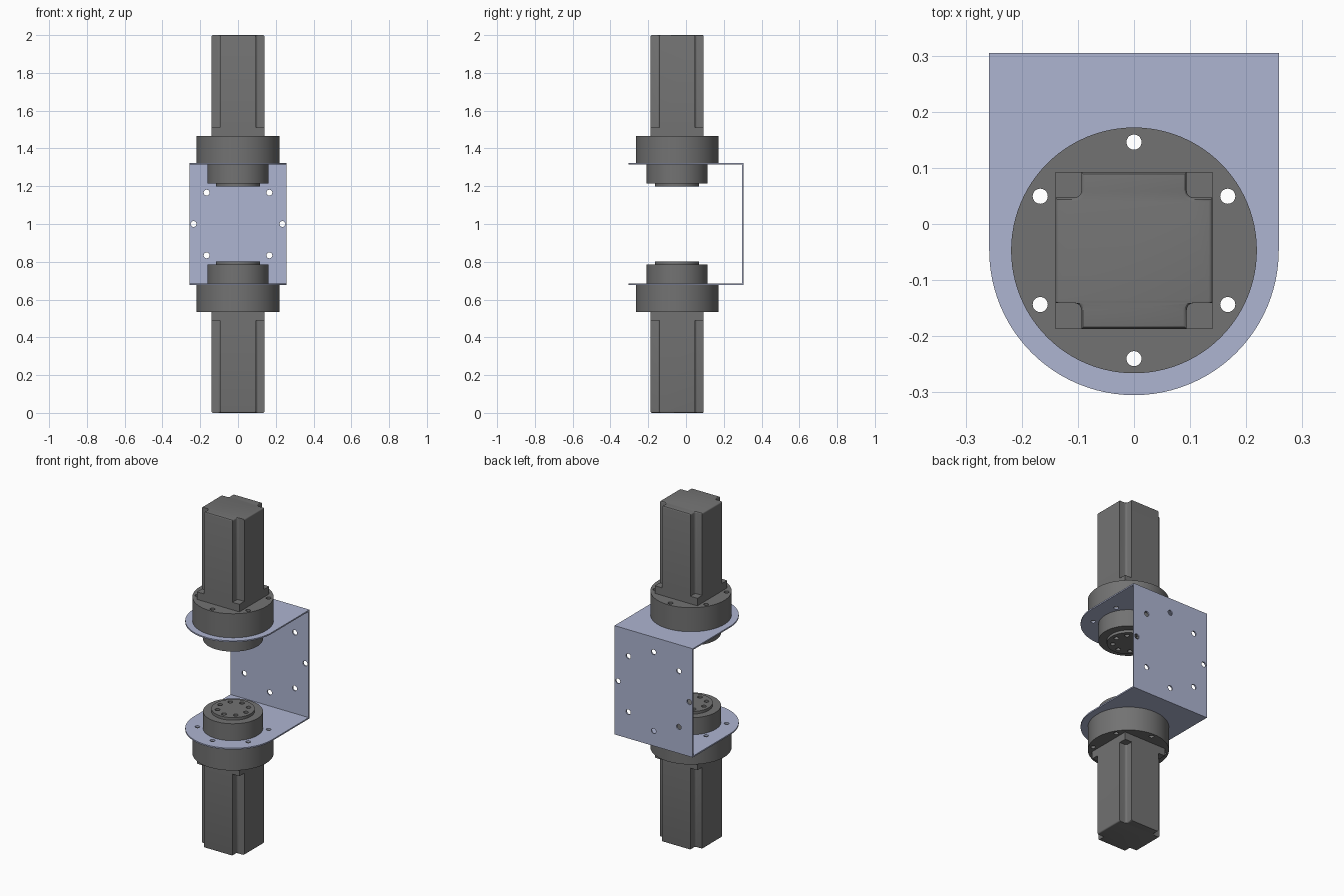
import bpy, bmesh
from math import sin, cos, pi, radians
from mathutils import Matrix

if "Cube" in bpy.data.objects:
    bpy.data.objects.remove(bpy.data.objects["Cube"])

AXIS_Y = -0.047      # motor axis
FLIP = Matrix.Translation((0, 0, 2)) @ Matrix.Rotation(pi, 4, 'Y')


def material(name, col):
    m = bpy.data.materials.new(name)
    m.diffuse_color = (*col, 1)
    m.use_nodes = True
    m.node_tree.nodes["Principled BSDF"].inputs["Base Color"].default_value = m.diffuse_color
    return m


GREY = material("dark_grey", (0.17, 0.17, 0.17))
BLUE = material("pale_blue", (0.42, 0.46, 0.64))


def circle(r, n=64, cx=0, cy=0, a0=0, a1=2 * pi, closed=True):
    d = n if closed else n - 1
    return [(cx + r * cos(a0 + (a1 - a0) * i / d),
             cy + r * sin(a0 + (a1 - a0) * i / d)) for i in range(n)]


def hole_ring(count, ring_r, r, start=pi / 2):
    return [circle(r, 20, ring_r * cos(start + 2 * pi * k / count),
                   ring_r * sin(start + 2 * pi * k / count)) for k in range(count)]


def slab(outlines, thick, bevel_end=0):
    """Extrude a flat outline (with holes) to a welded mesh, centred on z = 0."""
    cu = bpy.data.curves.new("outline", 'CURVE')
    cu.dimensions, cu.fill_mode, cu.extrude = '2D', 'BOTH', thick / 2
    for pts in outlines:
        s = cu.splines.new('POLY')
        s.points.add(len(pts) - 1)
        for p, (x, y) in zip(s.points, pts):
            p.co = (x, y, 0, 1)
        s.use_cyclic_u = True
    tmp = bpy.data.objects.new("outline", cu)
    bpy.context.collection.objects.link(tmp)
    dg = bpy.context.evaluated_depsgraph_get()
    me = bpy.data.meshes.new_from_object(tmp.evaluated_get(dg))
    bpy.data.objects.remove(tmp)
    bpy.data.curves.remove(cu)
    bm = bmesh.new()
    bm.from_mesh(me)
    bmesh.ops.remove_doubles(bm, verts=bm.verts, dist=1e-5)
    bmesh.ops.recalc_face_normals(bm, faces=bm.faces)
    bmesh.ops.dissolve_limit(bm, angle_limit=radians(0.5), verts=bm.verts, edges=bm.edges)
    if bevel_end:
        low = [e for e in bm.edges if all(v.co.z < 0 for v in e.verts)
               and e.calc_face_angle(0) > 1]
        bmesh.ops.bevel(bm, geom=low, offset=bevel_end, segments=3,
                        profile=0.5, affect='EDGES')
    bm.to_mesh(me)
    bm.free()
    me.shade_smooth()
    me.set_sharp_from_angle(angle=radians(30))
    return me


def place(name, me, mat, matrix):
    me.name = name
    if not me.materials:
        me.materials.append(mat)
    ob = bpy.data.objects.new(name, me)
    ob.matrix_world = matrix
    bpy.context.collection.objects.link(ob)


def pair(name, outlines, z0, z1, mat=GREY, bevel_end=0):
    """Lower part from z0 to z1 plus its flipped upper twin."""
    me = slab(outlines, z1 - z0, bevel_end)
    m = Matrix.Translation((0, AXIS_Y, (z0 + z1) / 2))
    place("lower_" + name, me, mat, m)
    place("upper_" + name, me, mat, FLIP @ m)


# motor body: square with four notched, filleted corners
H, I, R = 0.14, 0.094, 0.012
corner = [(H, I)] + circle(R, 6, I + R, I + R, 1.5 * pi, pi, False) + [(I, H)]
body = []
for q in range(4):
    c, s = round(cos(q * pi / 2)), round(sin(q * pi / 2))
    body += [(c * x - s * y, s * x + c * y) for x, y in corner]
pair("motor_body", [body], 0, 0.488, bevel_end=0.007)

# full square end plate of the motor
pair("motor_plate", [[(-H, -H), (H, -H), (H, H), (-H, H)]], 0.488, 0.533)

# gearbox flange with six through holes, then hub and output disc
bolts = hole_ring(6, 0.193, 0.0135)
pair("gearbox_flange", [circle(0.219, 96)] + bolts, 0.533, 0.676)
pair("gearbox_hub", [circle(0.162, 80)], 0.676, 0.785)
pair("output_disc", [circle(0.117, 72)] + hole_ring(8, 0.085, 0.0135), 0.785, 0.801)

# bracket arms: D-shaped plates around the hubs
T, W, BACK = 0.008, 0.258, 0.305
arm = [(W, BACK - T - AXIS_Y), (-W, BACK - T - AXIS_Y)] + circle(W, 49, 0, 0, pi, 2 * pi, False)
pair("bracket_arm", [arm, circle(0.162, 80)] + bolts, 0.676, 0.676 + T, BLUE)

# bracket back plate with a ring of eight holes
Z = 1 - 0.676
back = slab([[(-W, -Z), (W, -Z), (W, Z), (-W, Z)]] + hole_ring(8, 0.235, 0.0155), T)
place("bracket_back", back, BLUE,
      Matrix.Translation((0, BACK - T / 2, 1)) @ Matrix.Rotation(pi / 2, 4, 'X'))
